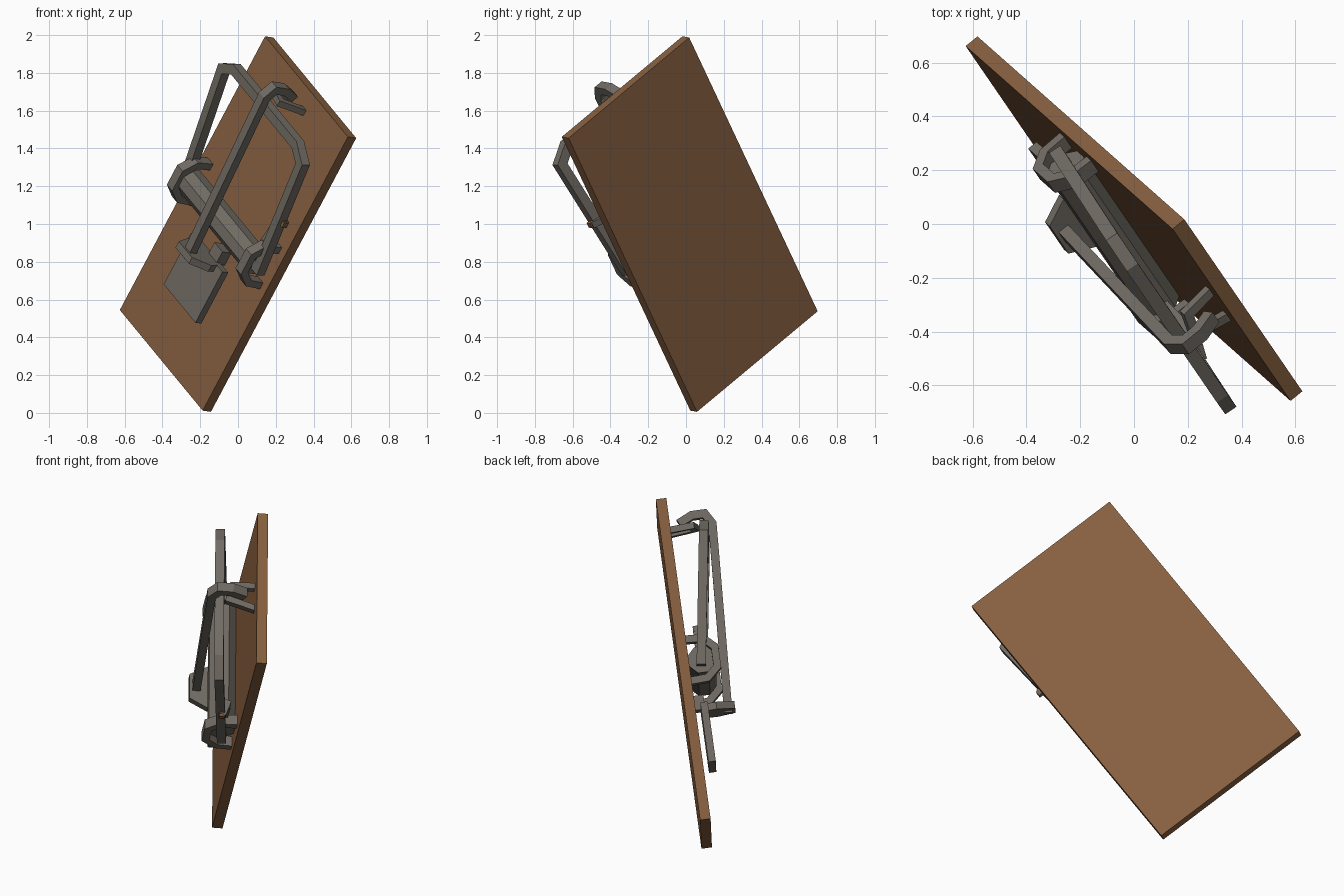
import bpy, bmesh, math
from mathutils import Vector, Matrix

if "Cube" in bpy.data.objects:
    bpy.data.objects.remove(bpy.data.objects["Cube"])

# Local frame of the tilted board: a = across, b = along, c = out of the front face
U = Vector((0.433, -0.383, 0.816)).normalized()
V = Vector((0.468, -0.681, -0.564))
V = (V - U * V.dot(U)).normalized()
N = V.cross(U)
O = Vector((-0.022, 0.002, 1.003))
FRAME = Matrix((V, U, N)).transposed().to_4x4()
FRAME.translation = O


def material(name, col):
    m = bpy.data.materials.new(name)
    m.diffuse_color = (*col, 1)
    m.use_nodes = True
    m.node_tree.nodes["Principled BSDF"].inputs["Base Color"].default_value = m.diffuse_color
    return m


WOOD = material("brown wood", (0.24, 0.115, 0.05))
METAL = material("grey metal", (0.165, 0.148, 0.125))


def finish(name, bm, mat):
    bmesh.ops.recalc_face_normals(bm, faces=bm.faces[:])
    bm.transform(FRAME)
    me = bpy.data.meshes.new(name)
    bm.to_mesh(me)
    bm.free()
    me.materials.append(mat)
    ob = bpy.data.objects.new(name, me)
    bpy.context.collection.objects.link(ob)
    return ob


def box(name, lo, hi, mat):
    bm = bmesh.new()
    lo, hi = Vector(lo), Vector(hi)
    size = hi - lo
    bmesh.ops.create_cube(bm, size=1, matrix=Matrix.Translation((lo + hi) / 2) @ Matrix.Diagonal((*size, 1)))
    return finish(name, bm, mat)


def prism(name, pts, depth, mat):
    """Extrude a flat outline along a vector."""
    bm = bmesh.new()
    f = bm.faces.new([bm.verts.new(p) for p in pts])
    r = bmesh.ops.extrude_face_region(bm, geom=[f])
    bmesh.ops.translate(bm, vec=depth, verts=[g for g in r["geom"] if isinstance(g, bmesh.types.BMVert)])
    return finish(name, bm, mat)


def wire(name, pts, normal, w, h, closed=False):
    """Sweep a rectangular bar with mitred corners along a planar path."""
    bm = bmesh.new()
    pts = [Vector(p) for p in pts]
    nrm = Vector(normal).normalized()
    n = len(pts)
    rings = []
    for i, p in enumerate(pts):
        t_in = (p - pts[i - 1]).normalized() if closed or i > 0 else None
        t_out = (pts[(i + 1) % n] - p).normalized() if closed or i < n - 1 else None
        t_in, t_out = t_in or t_out, t_out or t_in
        s0, s1 = nrm.cross(t_in), nrm.cross(t_out)
        side = (s0 + s1).normalized()
        side *= (w / 2) / max(0.4, side.dot(s0))
        up = nrm * h / 2
        rings.append([bm.verts.new(p + q) for q in (side + up, -side + up, -side - up, side - up)])
    for i in range(n if closed else n - 1):
        r, s = rings[i], rings[(i + 1) % n]
        for k in range(4):
            bm.faces.new((r[k], r[(k + 1) % 4], s[(k + 1) % 4], s[k]))
    if not closed:
        bm.faces.new(rings[0])
        bm.faces.new(rings[-1])
    return finish(name, bm, METAL)


# Wooden base
box("base_board", (-0.47, -0.888, -0.057), (0.47, 0.888, 0), WOOD)

# Faceted spring coil lying across the board
bm = bmesh.new()
bmesh.ops.create_cone(bm, cap_ends=True, segments=8, radius1=0.078, radius2=0.078, depth=0.76,
                      matrix=Matrix.Translation((0, 0, 0.072)) @ Matrix.Rotation(math.pi / 2, 4, 'Y')
                      @ Matrix.Rotation(math.pi / 8, 4, 'Z'))
finish("spring_coil", bm, METAL)

# Striker frame, hinged on the coil axis and slightly raised
slope = 0.155
half = [(0.418, -0.01), (0.447, 0.67), (0.352, 0.73)]
loop = half + [(-a, b) for a, b in reversed(half)]
wire("striker_frame", [(a, b, 0.07 + slope * b) for a, b in loop], (0, -slope, 1), 0.055, 0.05, True)

# Arched staples over both coil ends
arch = [(0.115, -0.01), (0.11, 0.09), (0.055, 0.15), (-0.055, 0.15), (-0.11, 0.09), (-0.115, -0.01)]
for s, label in ((-1, "left"), (1, "right")):
    wire("coil_staple_" + label, [(s * 0.39, b, c) for b, c in arch], (1, 0, 0), 0.04, 0.06)

# Spring arm hooked over the striker leg
wire("spring_arm", [(0.345, 0.04, 0.07), (0.385, 0.28, 0.075)], (0, 0, 1), 0.035, 0.035)
wire("spring_arm_hook", [(0.375, 0.295, 0.075), (0.47, 0.305, 0.105)], (0, 1, 0), 0.035, 0.035)
box("spring_arm_tip", (0.468, 0.29, 0.095), (0.482, 0.32, 0.125), WOOD)

# Bait plate with hinge tongue and upright catch
box("bait_plate", (-0.18, -0.53, 0.035), (0.18, -0.2, 0.075), METAL)
box("plate_hinge", (0.0, -0.21, 0.0), (0.09, -0.13, 0.06), METAL)
outline = [(-0.11, 0.05), (0.11, 0.05), (0.13, 0.12), (0.075, 0.22), (-0.075, 0.22), (-0.13, 0.12)]
prism("plate_catch", [(a, -0.24, c) for a, c in outline], (0, 0.04, 0), METAL)

# Locking bar reaching from the catch to its hook
wire("locking_bar", [(0, -0.25, 0.18), (0, 0.79, 0.235), (0, 0.85, 0.2), (0, 0.85, 0.13), (0, 0.815, 0.055)],
     (1, 0, 0), 0.045, 0.055)

# Staple holding the hook
wire("hook_staple", [(-0.07, 0.775, -0.01), (-0.06, 0.785, 0.12), (0.03, 0.785, 0.14), (0.07, 0.775, -0.01)],
     (0, 1, 0), 0.035, 0.035)
